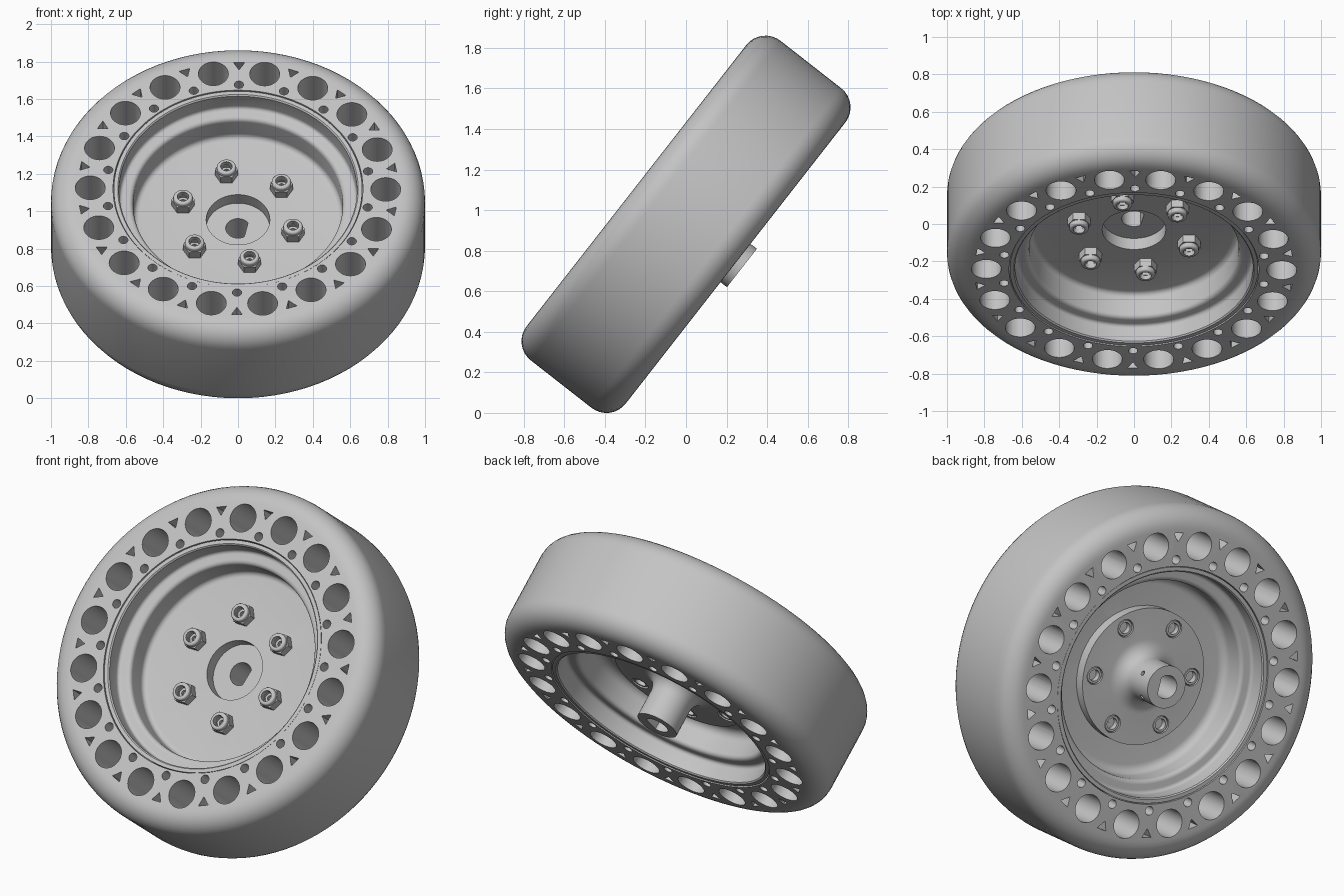
import bpy, bmesh
from math import sin, cos, pi, radians
from mathutils import Matrix, Vector

if "Cube" in bpy.data.objects:
    bpy.data.objects.remove(bpy.data.objects["Cube"])

grey = bpy.data.materials.new("light grey")
grey.use_nodes = True
COLOUR = (0.55, 0.55, 0.55, 1)
grey.diffuse_color = COLOUR
grey.node_tree.nodes["Principled BSDF"].inputs["Base Color"].default_value = COLOUR

# The wheel is modelled around its own axle (local z) and then tilted back
TILT = Matrix.Translation((0, 0, 0.93)) @ Matrix.Rotation(radians(52), 4, 'X')


def polar(radius, degrees, z=0.0):
    a = radians(degrees)
    return Vector((radius * cos(a), radius * sin(a), z))


def arc(cx, cz, r, start, end, steps=8):
    return [(cx + r * cos(radians(start + (end - start) * i / steps)),
             cz + r * sin(radians(start + (end - start) * i / steps)))
            for i in range(steps + 1)]


def lathe(bm, profile, segments, offset=Vector()):
    """Spin a closed (radius, height) outline around z."""
    rings = []
    for i in range(segments):
        a = 360 * i / segments
        rings.append([bm.verts.new(polar(r, a, z) + offset) for r, z in profile])
    n = len(profile)
    for i in range(segments):
        p, q = rings[i], rings[(i + 1) % segments]
        for j in range(n):
            k = (j + 1) % n
            bm.faces.new((p[j], q[j], q[k], p[k]))


def prism(bm, outline, z0, z1, matrix=Matrix()):
    """Straight extrusion of a 2D outline between two heights."""
    low = [bm.verts.new(matrix @ Vector((p[0], p[1], z0))) for p in outline]
    high = [bm.verts.new(matrix @ Vector((p[0], p[1], z1))) for p in outline]
    n = len(outline)
    bm.faces.new(low[::-1])
    bm.faces.new(high)
    for i in range(n):
        k = (i + 1) % n
        bm.faces.new((low[i], low[k], high[k], high[i]))


def circle(radius, sides, centre=Vector()):
    return [polar(radius, 360 * i / sides) + centre for i in range(sides)]


def finish(name, bm, cutter=None):
    bmesh.ops.recalc_face_normals(bm, faces=bm.faces)
    mesh = bpy.data.meshes.new(name)
    bm.to_mesh(mesh)
    bm.free()
    obj = bpy.data.objects.new(name, mesh)
    bpy.context.collection.objects.link(obj)
    if cutter:
        mod = obj.modifiers.new("cut", 'BOOLEAN')
        mod.operation, mod.solver, mod.object = 'DIFFERENCE', 'EXACT', cutter
        deps = bpy.context.evaluated_depsgraph_get()
        obj.data = bpy.data.meshes.new_from_object(obj.evaluated_get(deps))
        obj.modifiers.clear()
        bpy.data.objects.remove(cutter)
    obj.data.materials.clear()
    obj.data.materials.append(grey)
    if name != "cutter":
        bpy.ops.object.select_all(action='DESELECT')
        obj.select_set(True)
        bpy.context.view_layer.objects.active = obj
        bpy.ops.object.shade_smooth_by_angle(angle=radians(35))
        obj.matrix_world = TILT
    else:
        obj.hide_render = True
    return obj


BOLTS = [101.5 + 60 * i for i in range(6)]
BOLT_RING = 0.31

# Tyre: rounded band pierced by round, small round and triangular holes
cut = bmesh.new()
for i in range(18):
    a = 20 * i - 0.4
    prism(cut, circle(0.08, 32, polar(0.79, a)), -0.5, 0.5)
    prism(cut, circle(0.025, 16, polar(0.705, a + 10)), -0.5, 0.5)
    turn = Matrix.Rotation(radians(a + 10), 4, 'Z')
    prism(cut, [(0.805, 0), (0.855, -0.03), (0.855, 0.03)], -0.5, 0.5, turn)
holes = finish("cutter", cut)
bm = bmesh.new()
outline = [(0.668, -0.31)] + arc(0.88, -0.19, 0.12, -90, 0)
outline += [(r, -z) for r, z in reversed(outline)]
lathe(bm, outline, 96)
finish("tyre", bm, holes)

# Rim: stepped barrel on both sides joined by a thin web plate
bm = bmesh.new()
barrel = (arc(0.585, 0.17, 0.025, 180, 90, 4) + arc(0.616, 0.215, 0.02, -90, 0, 4)
          + [(0.636, 0.298), (0.643, 0.305), (0.664, 0.305)])
front = [(0.17, 0.04)] + arc(0.53, 0.07, 0.03, -90, 0, 5) + barrel
back = [(0.17, 0.035)] + arc(0.51, 0.085, 0.05, -90, 0, 5) + barrel
lathe(bm, front + [(r, -z) for r, z in reversed(back)], 96)
cut = bmesh.new()
for a in BOLTS:
    prism(cut, circle(0.036, 24, polar(BOLT_RING, a)), -0.2, 0.2)
finish("rim", bm, finish("cutter", cut))

# Hub: flange and flared axle sleeve, with a D-shaped bore
bm = bmesh.new()
flare = arc(0.21, -0.19, 0.09, 90, 180)
lathe(bm, [(0.02, -0.035), (0.385, -0.035), (0.385, -0.10)] + flare
      + [(0.12, -0.35), (0.02, -0.35)], 64)
cut = bmesh.new()
bore = [(min(p.x, 0.045), p.y) for p in circle(0.066, 32)]
prism(cut, bore, -0.5, 0.1, Matrix.Rotation(radians(-12), 4, 'Z'))
for a in BOLTS:
    prism(cut, circle(0.05, 24, polar(BOLT_RING, a)), -0.2, 0.0)
for a in (9, -60):
    side = (Matrix.Translation((0, 0, -0.26)) @ Matrix.Rotation(radians(a), 4, 'Z')
            @ Matrix.Rotation(pi / 2, 4, 'Y'))
    prism(cut, circle(0.014, 12), 0.068, 0.2, side)
finish("hub", bm, finish("cutter", cut))

# Bolts: hollow shank with a socket head sunk in the flange
bm = bmesh.new()
for a in BOLTS:
    lathe(bm, [(0.016, 0.07), (0.03, 0.07), (0.03, -0.036), (0.048, -0.036),
               (0.048, -0.09), (0.044, -0.095), (0.032, -0.095), (0.032, -0.06),
               (0.001, -0.06), (0.001, 0.05), (0.016, 0.05)], 24, polar(BOLT_RING, a))
finish("bolts", bm)

# Lock nuts: hexagon with a rounded collar on top
bm = bmesh.new()
for a in BOLTS:
    centre = polar(BOLT_RING, a)
    lathe(bm, [(0.032, 0.04), (0.062, 0.04), (0.062, 0.088), (0.032, 0.088)], 6, centre)
    lathe(bm, [(0.031, 0.08), (0.052, 0.08)] + arc(0.04, 0.103, 0.012, 0, 90, 4)
          + [(0.031, 0.115)], 24, centre)
finish("lock_nuts", bm)
